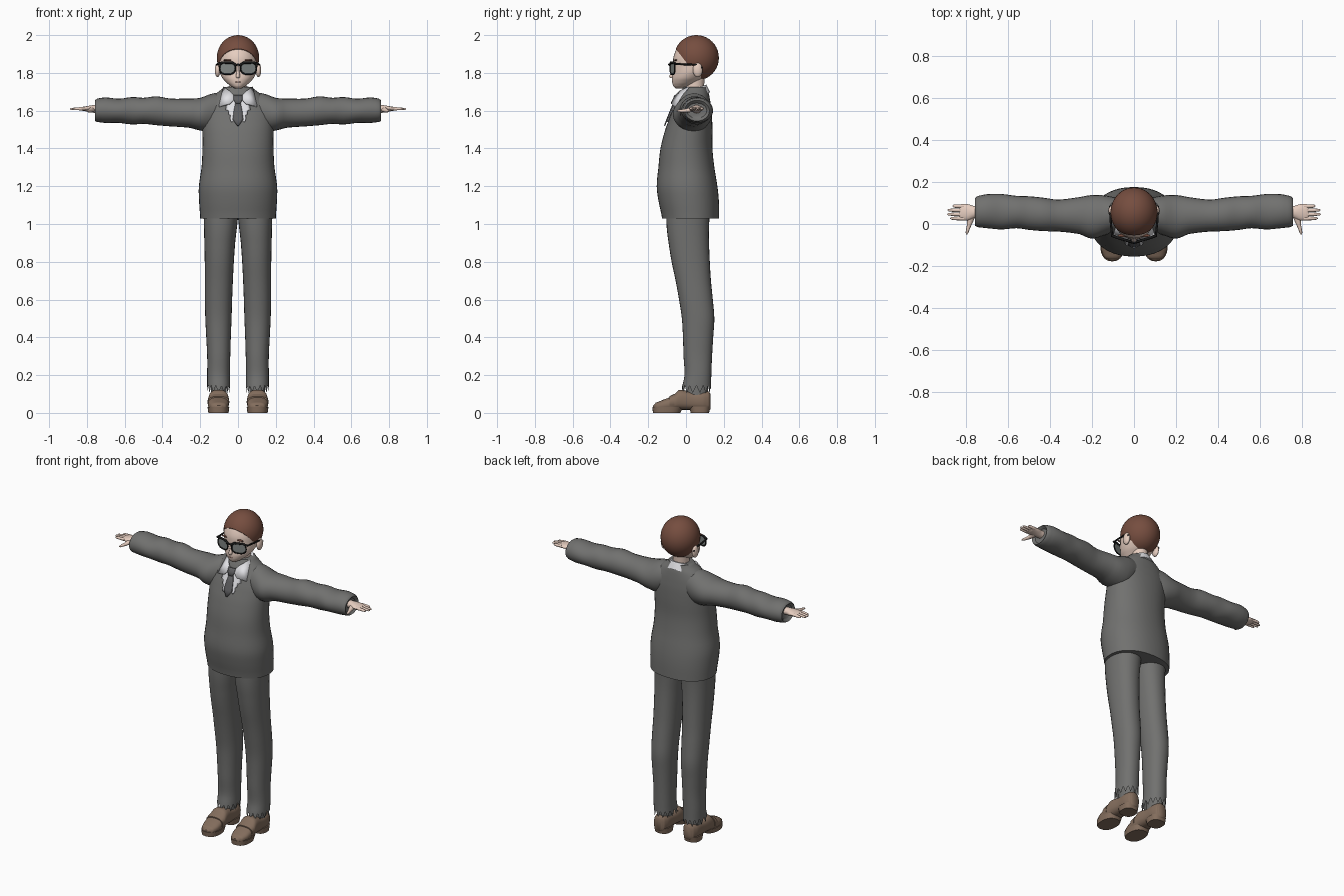
import bpy, bmesh, math
from mathutils import Vector

if "Cube" in bpy.data.objects:
    bpy.data.objects.remove(bpy.data.objects["Cube"])


def material(name, rgb):
    m = bpy.data.materials.new(name)
    m.diffuse_color = (*rgb, 1)
    m.use_nodes = True
    m.node_tree.nodes["Principled BSDF"].inputs["Base Color"].default_value = m.diffuse_color
    return m


SUIT = material("suit grey", (0.165, 0.165, 0.16))
TIE = material("tie grey", (0.11, 0.11, 0.115))
SHIRT = material("shirt white", (0.75, 0.75, 0.78))
SKIN = material("skin", (0.80, 0.62, 0.53))
HAIR = material("hair brown", (0.18, 0.075, 0.05))
SHOE = material("shoe brown", (0.23, 0.155, 0.11))
BLACK = material("frame black", (0.01, 0.01, 0.01))
LENS = material("lens grey", (0.22, 0.24, 0.23))
LIP = material("lip", (0.5, 0.27, 0.22))


def finish(name, bm, mat, angle=50):
    bmesh.ops.recalc_face_normals(bm, faces=bm.faces)
    me = bpy.data.meshes.new(name)
    bm.to_mesh(me)
    bm.free()
    me.materials.append(mat)
    ob = bpy.data.objects.new(name, me)
    bpy.context.collection.objects.link(ob)
    bpy.ops.object.select_all(action='DESELECT')
    ob.select_set(True)
    bpy.context.view_layer.objects.active = ob
    bpy.ops.object.shade_smooth_by_angle(angle=math.radians(angle))
    return ob


def pair(ob):
    """Add the mirrored twin of a part."""
    twin = ob.copy()
    twin.data = ob.data.copy()
    twin.name = ob.name + "_mirrored"
    for v in twin.data.vertices:
        v.co.x *= -1
    twin.data.flip_normals()
    bpy.context.collection.objects.link(twin)


def dense(keys, n):
    """Smoothly interpolate the key sections."""
    out = []
    for i in range(len(keys) - 1):
        p = [keys[max(0, min(len(keys) - 1, i + k))] for k in (-1, 0, 1, 2)]
        for s in range(n):
            t = s / n
            out.append([0.5 * (2*b + (c-a)*t + (2*a-5*b+4*c-d)*t*t + (3*b-a-3*c+d)*t**3)
                        if j else b + (c - b) * t
                        for j, (a, b, c, d) in enumerate(zip(*p))])
    return out + [list(keys[-1])]


def loft(name, keys, mat, axis='z', n=4, sides=28, power=2.0, tilt=0, zigzag=0, angle=50):
    """Skin sections (position, a_min, a_max, b_min, b_max) along an axis."""
    bm = bmesh.new()
    rings = []
    for k, (t, a0, a1, b0, b1) in enumerate(dense(keys, n)):
        ring = []
        for i in range(sides):
            c, s = math.cos(math.tau * i / sides), math.sin(math.tau * i / sides)
            a = (a0 + a1) / 2 + (a1 - a0) / 2 * math.copysign(abs(c) ** (2 / power), c)
            b = (b0 + b1) / 2 + (b1 - b0) / 2 * math.copysign(abs(s) ** (2 / power), s)
            co = {'z': (a, b, t), 'x': (t, a, b), 'y': (a, t, b)}[axis]
            dz = tilt * (co[1] - 0.045) + (zigzag * (-1) ** i if k == 0 else 0)
            ring.append(bm.verts.new((co[0], co[1], co[2] + dz)))
        rings.append(ring)
    for r, q in zip(rings, rings[1:]):
        for i in range(sides):
            j = (i + 1) % sides
            bm.faces.new((r[i], r[j], q[j], q[i]))
    if not zigzag:
        bm.faces.new(rings[0])
    bm.faces.new(rings[-1])
    return finish(name, bm, mat, angle)


def tube(name, pts, r, mat, cyclic=False):
    cu = bpy.data.curves.new(name, 'CURVE')
    cu.dimensions, cu.bevel_depth, cu.bevel_resolution = '3D', r, 2
    cu.use_fill_caps = True
    sp = cu.splines.new('POLY')
    sp.points.add(len(pts) - 1)
    for p, co in zip(sp.points, pts):
        p.co = (*co, 1)
    sp.use_cyclic_u = cyclic
    ob = bpy.data.objects.new(name, cu)
    bpy.context.collection.objects.link(ob)
    bpy.ops.object.select_all(action='DESELECT')
    ob.select_set(True)
    bpy.context.view_layer.objects.active = ob
    bpy.ops.object.convert(target='MESH')
    ob = bpy.context.object
    ob.data.materials.clear()
    ob.data.materials.append(mat)
    return ob


def ellipsoid(name, c, r, mat, cut=None, seg=32):
    bm = bmesh.new()
    bmesh.ops.create_uvsphere(bm, u_segments=seg, v_segments=seg // 2, radius=1)
    for v in bm.verts:
        v.co = Vector(v.co[k] * r[k] + c[k] for k in range(3))
    if cut:
        res = bmesh.ops.bisect_plane(bm, geom=bm.verts[:] + bm.edges[:] + bm.faces[:],
                                     plane_co=cut[0], plane_no=cut[1], clear_inner=True)
        bmesh.ops.contextual_create(
            bm, geom=[e for e in res['geom_cut'] if isinstance(e, bmesh.types.BMEdge)])
    return finish(name, bm, mat)


# Jacket body
BODY = [(1.03, -.20, .20, -.127, .176), (1.12, -.206, .206, -.145, .174),
        (1.2, -.207, .207, -.155, .166), (1.3, -.193, .193, -.146, .15),
        (1.4, -.188, .188, -.135, .14), (1.5, -.188, .188, -.11, .14),
        (1.58, -.188, .188, -.08, .137), (1.64, -.168, .168, -.055, .13),
        (1.685, -.125, .125, -.035, .122), (1.725, -.075, .075, -.015, .11)]
loft("jacket_body", BODY, SUIT, sides=40, power=2.2)


def body_front(x, z):
    rows = dense(BODY, 4)
    for p, q in zip(rows, rows[1:]):
        if p[0] <= z <= q[0]:
            f = (z - p[0]) / (q[0] - p[0])
            w, y0, y1 = (p[k] + (q[k] - p[k]) * f for k in (2, 3, 4))
            return (y0 + y1) / 2 - (y1 - y0) / 2 * (1 - abs(x / w) ** 2.2) ** (1 / 2.2)


def strip(name, rows, off, mat):
    """Plate following the chest, from rows (z, x_left, x_right)."""
    bm = bmesh.new()
    grid = []
    for z, x0, x1 in rows:
        xs = [x0 + (x1 - x0) * i / 4 for i in range(5)]
        grid.append([bm.verts.new((x, body_front(x, z) - off, z)) for x in xs])
    for r, q in zip(grid, grid[1:]):
        for i in range(4):
            bm.faces.new((r[i], r[i+1], q[i+1], q[i]))
    ob = finish(name, bm, mat)
    m = ob.modifiers.new("thickness", 'SOLIDIFY')
    m.thickness, m.offset = 0.006, 0
    return ob


# Sleeves with recessed cuffs
pair(loft("sleeve", [(.06, -.03, .12, 1.53, 1.69), (.13, -.05, .135, 1.49, 1.692),
                     (.2, -.07, .138, 1.495, 1.668), (.26, -.048, .128, 1.51, 1.664),
                     (.36, -.036, .116, 1.517, 1.664), (.43, -.034, .125, 1.523, 1.676),
                     (.5, -.028, .132, 1.53, 1.668), (.56, -.02, .134, 1.527, 1.672),
                     (.63, -.026, .143, 1.535, 1.663), (.7, -.02, .142, 1.535, 1.67),
                     (.745, -.015, .133, 1.54, 1.664), (.757, -.008, .124, 1.545, 1.655),
                     (.742, .005, .11, 1.56, 1.64)], SUIT, axis='x', n=3, sides=24))

# Hands: palm, four fingers and thumb
pair(loft("palm", [(.72, .03, .085, 1.585, 1.63), (.76, .028, .085, 1.588, 1.63),
                   (.79, .017, .094, 1.594, 1.626), (.825, .017, .094, 1.6, 1.62),
                   (.832, .022, .09, 1.604, 1.617)], SKIN, axis='x', sides=16))
for i, tip in enumerate((.876, .89, .888, .865)):
    y = .026 + i * .0195
    pair(loft("finger", [(.81, y-.009, y+.009, 1.601, 1.62), (.85, y-.008, y+.009, 1.602, 1.618),
                         (tip - .005, y-.005, y+.007, 1.603, 1.614),
                         (tip, y-.001, y+.003, 1.606, 1.61)], SKIN, axis='x', n=2, sides=10))
pair(loft("thumb", [(-.05, .794, .8, 1.596, 1.601), (-.04, .788, .802, 1.592, 1.605),
                    (-.005, .774, .796, 1.59, 1.61), (.04, .755, .795, 1.592, 1.62)],
          SKIN, axis='y', n=2, sides=10))

# Trousers with ragged hems
pair(loft("trouser_leg", [(.125, .042, .163, -.022, .132), (.2, .043, .163, -.008, .134),
                          (.3, .041, .163, -.013, .138), (.4, .038, .168, -.016, .144),
                          (.5, .034, .173, -.022, .15), (.6, .031, .175, -.037, .142),
                          (.7, .027, .175, -.055, .132), (.8, .022, .176, -.076, .126),
                          (.9, .015, .178, -.092, .122), (.98, .006, .18, -.102, .122),
                          (1.06, -.002, .182, -.105, .125)], SUIT, sides=28, power=2.2, zigzag=.02))

# Loafers: upper, sole, heel, strap and ankle
pair(loft("shoe_upper", [(-.174, .085, .118, .012, .04), (-.16, .063, .142, .01, .054),
                         (-.12, .05, .157, .008, .07), (-.07, .049, .158, .01, .09),
                         (-.035, .05, .156, .016, .122), (.03, .055, .15, .016, .112),
                         (.09, .056, .149, .012, .115), (.122, .066, .138, .012, .112),
                         (.13, .08, .125, .02, .1)], SHOE, axis='y', sides=24, power=2.6))
pair(loft("sole", [(0, .05, .157, -.175, -.03), (.03, .046, .161, -.178, -.015)],
          SHOE, n=1, power=2.4))
pair(loft("heel", [(0, .056, .15, .025, .122), (.035, .053, .153, .015, .13)],
          SHOE, n=1, power=2.6))
pair(loft("shoe_strap", [(-.088, .046, .161, .02, .088), (-.06, .046, .161, .02, .101)],
          SHOE, axis='y', n=1, sides=24, power=2.6))
pair(loft("ankle", [(.08, .062, .143, .0, .115), (.2, .062, .143, .005, .12)], SUIT, n=1))

# Neck, collar, shirt front and tie
loft("neck", [(1.66, -.052, .052, -.02, .1), (1.71, -.046, .046, -.005, .095),
              (1.79, -.048, .048, -.01, .1)], SKIN)
loft("collar_band", [(1.668, -.092, .092, -.045, .128), (1.716, -.064, .064, -.02, .108)],
     SHIRT, n=2, tilt=.35)
bm = bmesh.new()
vs = [bm.verts.new(p) for p in ((.01, -.066, 1.672), (.045, -.035, 1.705), (.078, .015, 1.728),
                                (.102, -.06, 1.622), (.045, -.079, 1.637))]
for f in ((0, 1, 4), (1, 3, 4), (1, 2, 3)):
    bm.faces.new([vs[i] for i in f])
flap = finish("collar_flap", bm, SHIRT, 30)
flap.modifiers.new("thickness", 'SOLIDIFY').thickness = 0.006
pair(flap)
pair(strip("shirt_front", [(1.675, 0, .045), (1.63, 0, .06), (1.605, 0, .066), (1.6, 0, .05),
                           (1.58, .005, .05), (1.575, .008, .04), (1.555, .018, .042),
                           (1.54, .03, .036)], .005, SHIRT))
strip("tie", [(1.645, -.013, .013), (1.6, -.022, .022), (1.555, -.028, .028),
              (1.52, -.004, .004)], .011, TIE)
strip("tie_knot", [(1.682, -.024, .024), (1.66, -.024, .024), (1.638, -.013, .013)], .022, TIE)

# Head, hair, ears and nose
loft("head", [(1.718, -.018, .018, -.056, -.01), (1.728, -.036, .036, -.066, .02),
              (1.745, -.058, .058, -.072, .055), (1.77, -.081, .081, -.074, .09),
              (1.80, -.096, .096, -.07, .122), (1.84, -.103, .103, -.068, .15),
              (1.88, -.105, .105, -.067, .16), (1.92, -.098, .098, -.054, .155),
              (1.95, -.083, .083, -.033, .138), (1.975, -.05, .05, .005, .105)],
     SKIN, sides=32)
ellipsoid("hair", (0, .055, 1.88), (.112, .119, .12), HAIR,
          cut=((0, -.06, 1.935), (0, 1.29, 1)), seg=40)
pair(ellipsoid("ear", (.108, .062, 1.815), (.015, .026, .038), SKIN, seg=16))
pair(ellipsoid("eyebrow", (.05, -.055, 1.867), (.028, .008, .005), HAIR, seg=12))
loft("nose", [(1.772, -.008, .008, -.084, -.06), (1.78, -.011, .011, -.09, -.06),
              (1.80, -.008, .008, -.08, -.06), (1.84, -.005, .005, -.069, -.06)],
     SKIN, n=2, sides=10)
ellipsoid("mouth", (0, -.071, 1.752), (.016, .004, .003), LIP, seg=12)

# Glasses
outline = []
for i in range(24):
    a = math.tau * i / 24
    x = .056 + .042 * math.copysign(abs(math.cos(a)) ** .8, math.cos(a))
    outline.append((x, -.088 + .3 * x, 1.824 + .032 * math.copysign(abs(math.sin(a)) ** .8, math.sin(a))))
bm = bmesh.new()
bm.faces.new([bm.verts.new(p) for p in outline])
pair(finish("lens", bm, LENS))
pair(tube("lens_frame", outline, .004, BLACK, True))
pair(tube("brow_bar", [(.012, -.085, 1.842), (.03, -.08, 1.854), (.08, -.065, 1.855),
                       (.106, -.055, 1.848)], .0065, BLACK))
tube("bridge", [(-.018, -.086, 1.84), (0, -.09, 1.844), (.018, -.086, 1.84)], .005, BLACK)
pair(tube("temple", [(.104, -.056, 1.847), (.11, .0, 1.845), (.113, .06, 1.842),
                     (.113, .085, 1.825)], .005, BLACK))
